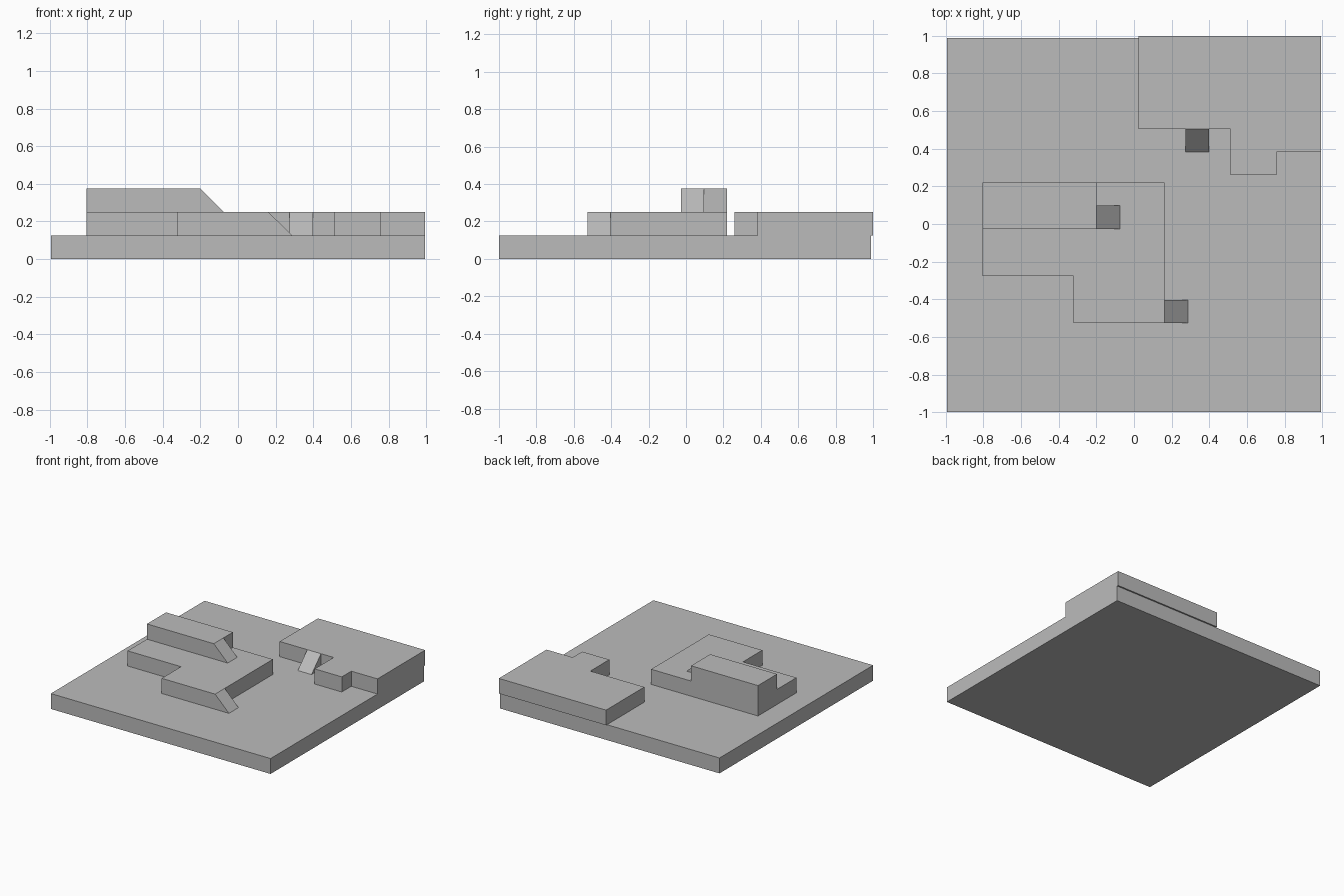
import bpy, bmesh

if "Cube" in bpy.data.objects:
    bpy.data.objects.remove(bpy.data.objects["Cube"])

grey = bpy.data.materials.new("light grey")
grey.diffuse_color = (0.5, 0.5, 0.5, 1)
grey.use_nodes = True
grey.node_tree.nodes["Principled BSDF"].inputs["Base Color"].default_value = grey.diffuse_color

Z1, Z2, Z3 = 0.126, 0.25, 0.375   # storey heights


def prism(name, outline, offset):
    """Extrude a closed 3D outline along an offset into a solid."""
    bm = bmesh.new()
    face = bm.faces.new([bm.verts.new(p) for p in outline])
    ext = bmesh.ops.extrude_face_region(bm, geom=[face], use_keep_orig=True)
    moved = [g for g in ext["geom"] if isinstance(g, bmesh.types.BMVert)]
    bmesh.ops.translate(bm, verts=moved, vec=offset)
    bmesh.ops.recalc_face_normals(bm, faces=bm.faces)
    mesh = bpy.data.meshes.new(name)
    bm.to_mesh(mesh)
    bm.free()
    mesh.materials.append(grey)
    obj = bpy.data.objects.new(name, mesh)
    bpy.context.collection.objects.link(obj)
    return obj


def slab(name, outline, z0, z1):
    return prism(name, [(x, y, z0) for x, y in outline], (0, 0, z1 - z0))


def rect(x0, x1, y0, y1):
    return [(x0, y0), (x1, y0), (x1, y1), (x0, y1)]


# Ground plate
slab("base_plate", rect(-0.995, 0.995, -1, 0.988), 0, Z1)

# Corner plateau, slightly overhanging the back of the plate
slab("corner_plateau", [(0.024, 1), (0.024, 0.505), (0.513, 0.505), (0.513, 0.26),
                        (0.758, 0.26), (0.758, 0.383), (0.995, 0.383), (0.995, 1)], Z1, Z2)

# Central plateau with a second storey
slab("central_plateau", [(-0.806, 0.22), (-0.806, -0.277), (-0.322, -0.277),
                         (-0.322, -0.527), (0.162, -0.527), (0.162, 0.22)], Z1, Z2)
slab("upper_storey", rect(-0.806, -0.2, -0.027, 0.22), Z2, Z3)

# Ramps leading down to the right
for name, x, y, lo, hi in (("lower_ramp", 0.162, -0.527, Z1, Z2),
                           ("upper_ramp", -0.2, -0.027, Z2, Z3)):
    prism(name, [(x, y, lo), (x + 0.125, y, lo), (x, y, hi)], (0, 0.124, 0))

# Ramp leading down to the front from the corner plateau
prism("corner_ramp", [(0.274, 0.505, Z1), (0.274, 0.382, Z1), (0.274, 0.505, Z2)], (0.124, 0, 0))
